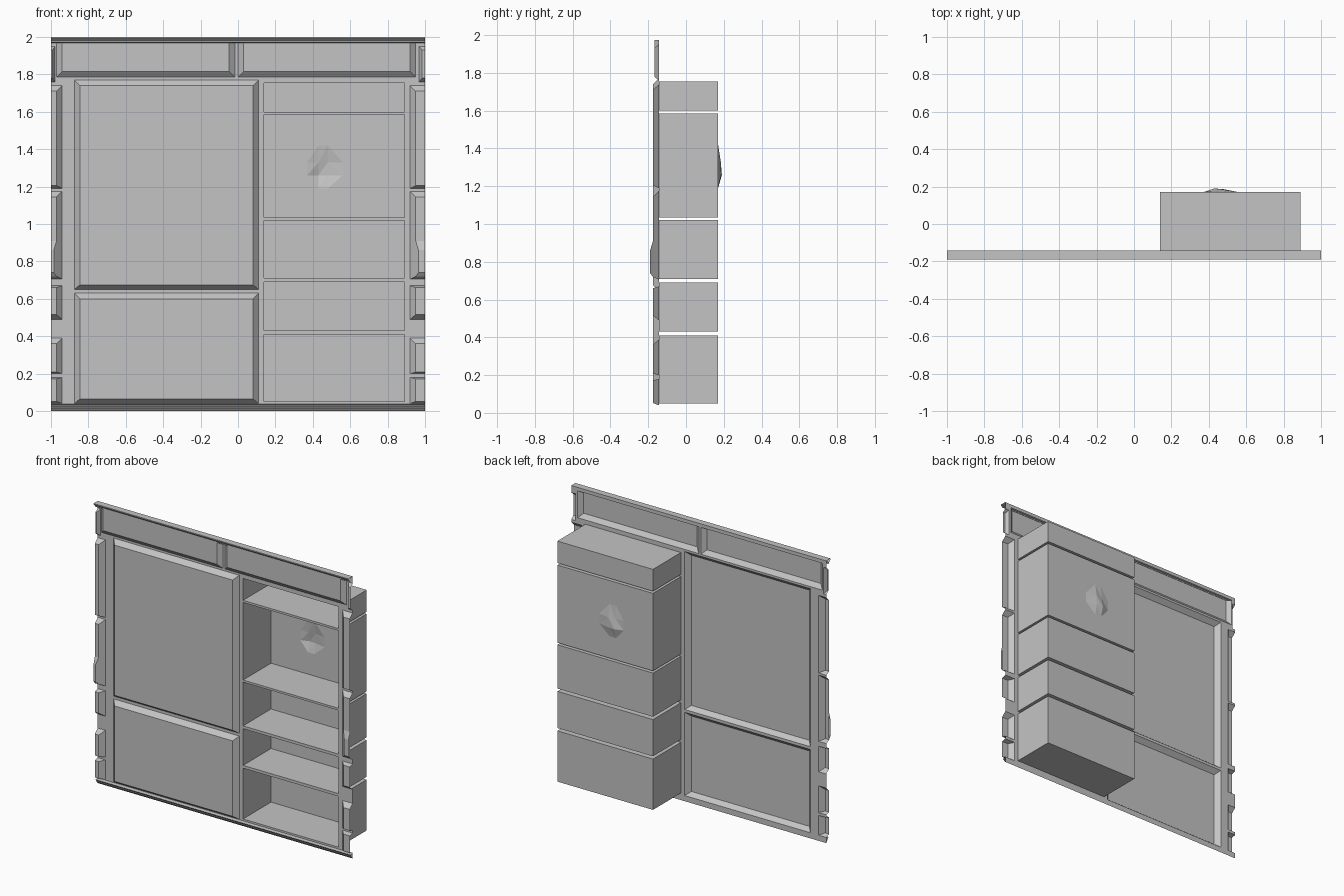
import bpy
import bmesh

cube = bpy.data.objects.get("Cube")
if cube:
    bpy.data.objects.remove(cube)

WALL, RAISED, DEEP = -0.143, -0.175, 0.17

grey = bpy.data.materials.new("plain grey")
grey.use_nodes = True
grey.diffuse_color = (0.55, 0.55, 0.55, 1)
grey.node_tree.nodes["Principled BSDF"].inputs["Base Color"].default_value = grey.diffuse_color


def finish(name, bm):
    bmesh.ops.remove_doubles(bm, verts=bm.verts, dist=0.0001)
    mesh = bpy.data.meshes.new(name)
    bm.to_mesh(mesh)
    bm.free()
    mesh.materials.append(grey)
    bpy.context.collection.objects.link(bpy.data.objects.new(name, mesh))


def quad(bm, points):
    return bm.faces.new([bm.verts.new(p) for p in points])


def corners(rect, y):
    x0, x1, z0, z1 = rect
    return [(x0, y, z0), (x1, y, z0), (x1, y, z1), (x0, y, z1)]


def pan(name, rect, y0, y1, inset=(0, 0, 0, 0), cap=True, open_sides=True):
    """Pressed pan; inset is left, right, bottom, top. Zero inset leaves a side open."""
    l, r, b, t = inset
    bm = bmesh.new()
    outer = corners(rect, y0)
    inner = corners((rect[0] + l, rect[1] - r, rect[2] + b, rect[3] - t), y1)
    for i, width in enumerate((b, r, t, l)):
        if width or not open_sides:
            j = (i + 1) % 4
            quad(bm, (outer[i], outer[j], inner[j], inner[i]))
    if cap:
        quad(bm, inner)
    finish(name, bm)


def strip(name, profile):
    """Moulding swept along the full width from (y, z) points."""
    bm = bmesh.new()
    for (ya, za), (yb, zb) in zip(profile, profile[1:]):
        quad(bm, ((-1, ya, za), (-1, yb, zb), (1, yb, zb), (1, ya, za)))
    finish(name, bm)


holes = []

# Large raised door panels and upper fascia panels
panels = {
    "tall_panel": ((-0.875, 0.11, 0.65, 1.77), RAISED, (0.03, 0.03, 0.025, 0.03)),
    "low_panel": ((-0.875, 0.11, 0.04, 0.63), RAISED, (0.03, 0.03, 0.025, 0.03)),
    "right_fascia_panel": ((-0.97, -0.017, 1.785, 1.975), -0.168, (0.03, 0.03, 0.03, 0)),
    "left_fascia_panel": ((0.0, 0.95, 1.785, 1.975), -0.168, (0.03, 0.03, 0.03, 0)),
}
for name, (rect, y, inset) in panels.items():
    holes.append(rect)
    pan(name, rect, WALL, y, inset)

# Edge blocks, cut off flat at the outer sides: z range, bottom and top bevel
blocks = [(1.19, 1.74, 0.015, 0.03), (0.705, 1.175, 0.015, 0.03),
          (0.49, 0.67, 0.025, 0.01), (0.2, 0.39, 0.008, 0.03), (0.04, 0.18, 0.012, 0.008)]


def edge_rect(side, width, z0, z1):
    return (1 - width, 1, z0, z1) if side > 0 else (-1, width - 1, z0, z1)


for side, label, width in ((1, "left", 0.08), (-1, "right", 0.06)):
    def bevel(w, b, t):
        return (w, 0, b, t) if side > 0 else (0, w, b, t)

    for n, (z0, z1, b, t) in enumerate(blocks):
        rect = edge_rect(side, width, z0, z1)
        holes.append(rect)
        pan(f"{label}_edge_block_{n + 1}", rect, WALL, RAISED, bevel(0.03, b, t))
    # Small bulge on the second block
    pan(f"{label}_edge_bulge", edge_rect(side, width - 0.03, 0.72, 0.91),
        RAISED, -0.19, bevel(0.015, 0.02, 0.05))
    # Narrow pilaster beside the fascia
    rect = edge_rect(side, width / 2 - 0.008, 1.76, 1.95)
    holes.append(rect)
    pan(f"{label}_fascia_pilaster", rect, WALL, -0.168, bevel(0.015, 0.02, 0.02))

# Open shelf compartments
shelves = [(0.05, 0.41), (0.43, 0.69), (0.71, 1.02), (1.035, 1.585), (1.6, 1.755)]
for n, (z0, z1) in enumerate(shelves):
    rect = (0.14, 0.89, z0, z1)
    holes.append(rect)
    pan(f"shelf_box_{n + 1}", rect, WALL, DEEP, cap=n != 3, open_sides=False)

# Dented back of the tall compartment
xs = (0.14, 0.37, 0.43, 0.48, 0.56, 0.89)
zs = (1.035, 1.19, 1.26, 1.33, 1.42, 1.585)
dent = {(2, 2): 0.19, (3, 2): 0.186, (2, 3): 0.178, (3, 3): 0.184}
bm = bmesh.new()
for i in range(5):
    for k in range(5):
        ring = [(i, k), (i + 1, k), (i + 1, k + 1), (i, k + 1)]
        quad(bm, [(xs[a], dent.get((a, c), DEEP), zs[c]) for a, c in ring])
bmesh.ops.triangulate(bm, faces=bm.faces)
finish("dented_shelf_back", bm)

# Wall sheet: grid cells everywhere except behind panels and compartments
x_cuts = sorted({-1, 1} | {x for h in holes for x in h[:2]})
z_cuts = sorted({0, 2} | {z for h in holes for z in h[2:]})
bm = bmesh.new()
for xa, xb in zip(x_cuts, x_cuts[1:]):
    for za, zb in zip(z_cuts, z_cuts[1:]):
        xm, zm = (xa + xb) / 2, (za + zb) / 2
        if not any(h[0] < xm < h[1] and h[2] < zm < h[3] for h in holes):
            quad(bm, corners((xa, xb, za, zb), WALL))
finish("wall_sheet", bm)

# Cornice and base mouldings
strip("cornice", [(WALL, 2), (-0.19, 2), (-0.19, 1.993), (-0.175, 1.98),
                  (-0.175, 1.972), (-0.168, 1.968)])
strip("base_moulding", [(WALL, 0.037), (-0.168, 0.034), (-0.158, 0.022),
                        (-0.158, 0.017), (WALL, 0)])
